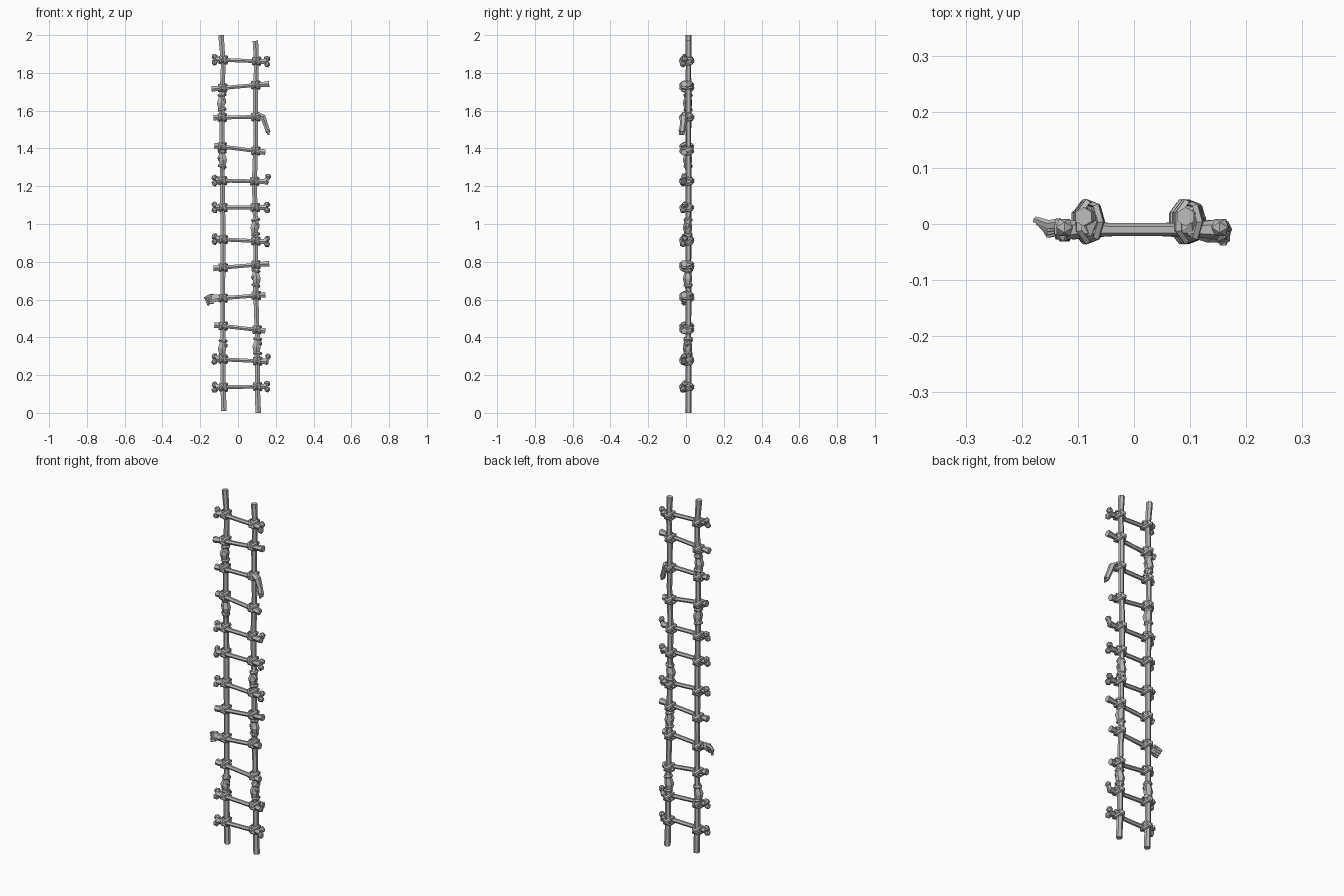
import bpy, bmesh, math, random
from mathutils import Vector, Matrix

if "Cube" in bpy.data.objects:
    bpy.data.objects.remove(bpy.data.objects["Cube"], do_unlink=True)

random.seed(4)
BONE = (0.5, 0.5, 0.5, 1)
grey = bpy.data.materials.new("bone grey")
grey.use_nodes = True
grey.diffuse_color = BONE
grey.node_tree.nodes["Principled BSDF"].inputs["Base Color"].default_value = BONE


def tube(bm, path, radii, sides=6, closed=False, flat=1.0):
    """Faceted tube along a path; flat squashes it front to back."""
    pts = [Vector(p) for p in path]
    n = len(pts)
    centre = sum(pts, Vector()) / n
    rings = []
    for i, p in enumerate(pts):
        a = pts[i - 1] if closed or i else p
        b = pts[(i + 1) % n] if closed or i < n - 1 else p
        d = (b - a).normalized()
        ref = (p - centre).normalized() if closed else Vector((0, 1, 0))
        u = (ref - d * ref.dot(d)).normalized()
        v = d.cross(u)
        r = radii[i] if isinstance(radii, (list, tuple)) else radii
        rings.append([bm.verts.new(p + u * r * flat * math.cos(t) + v * r * math.sin(t))
                      for t in (math.tau * k / sides for k in range(sides))])
    for i in range(n if closed else n - 1):
        r0, r1 = rings[i], rings[(i + 1) % n]
        for k in range(sides):
            j = (k + 1) % sides
            bm.faces.new((r0[k], r0[j], r1[j], r1[k]))
    if not closed:
        bm.faces.new(rings[0][::-1])
        bm.faces.new(rings[-1])


def lump(bm, centre, size):
    """Faceted knob."""
    m = Matrix.Translation(centre) @ Matrix.Rotation(random.uniform(0, 3), 4, 'Y') @ Matrix.Diagonal((*size, 1))
    bmesh.ops.create_icosphere(bm, subdivisions=1, radius=1, matrix=m)


def loop(bm, centre, direction, a, b, r=0.006):
    """Flattened rope band around a joint, spanned by a direction and the depth axis."""
    c, d, y = Vector(centre), Vector(direction).normalized(), Vector((0, 1, 0))
    tube(bm, [c + d * a * math.cos(t) + y * b * math.sin(t)
              for t in (math.tau * k / 7 for k in range(7))], r, 4, closed=True, flat=0.6)


def finish(bm, name):
    bmesh.ops.recalc_face_normals(bm, faces=bm.faces)
    me = bpy.data.meshes.new(name)
    bm.to_mesh(me)
    bm.free()
    me.materials.append(grey)
    bpy.context.collection.objects.link(bpy.data.objects.new(name, me))


# Rails: (x, z) waypoints, and heights of their spliced joints
RAIL_Y = 0.013
rails = {
    "right_rail": ([(-0.075, 0.01), (-0.08, 0.2), (-0.08, 0.6), (-0.08, 1.0), (-0.085, 1.35),
                    (-0.085, 1.65), (-0.078, 1.85), (-0.09, 2.0)], [0.34, 1.34, 1.64]),
    "left_rail": ([(0.107, 0), (0.102, 0.15), (0.103, 0.36), (0.094, 0.65), (0.093, 0.95), (0.087, 1.22),
                   (0.094, 1.45), (0.092, 1.7), (0.098, 1.85), (0.092, 1.97)], [0.35, 0.71, 0.98]),
}


def rail_x(name, z):
    pts = rails[name][0]
    for (x0, z0), (x1, z1) in zip(pts, pts[1:]):
        if z0 <= z <= z1:
            return x0 + (x1 - x0) * (z - z0) / (z1 - z0)


for name, (pts, joints) in rails.items():
    bm = bmesh.new()
    radii = [0.014 + 0.0015 * (i % 2) for i in range(len(pts))]
    radii[0] = radii[-1] = 0.017
    tube(bm, [(x, RAIL_Y, z) for x, z in pts], radii, 6)
    finish(bm, name)

    # Swollen bone ends with rope turns at each splice
    bm = bmesh.new()
    for i, z in enumerate(joints):
        x = rail_x(name, z)
        s = 1 if i % 2 else -1
        tube(bm, [(x, RAIL_Y, z - 0.07), (x + s * 0.004, 0.010, z - 0.03), (x + s * 0.005, 0.008, z),
                  (x, 0.010, z + 0.03), (x, RAIL_Y, z + 0.07)], [0.013, 0.018, 0.025, 0.019, 0.013], 6)
        lump(bm, (x - s * 0.008, 0.006, z + 0.012), (0.016, 0.017, 0.022))
        for dz in (-0.035, 0.042):
            loop(bm, (x, RAIL_Y - 0.002, z + dz), (1, 0, random.uniform(-0.3, 0.3)), 0.021, 0.021, 0.008)
    finish(bm, name + "_splices")

# Rungs: right-hand z, left-hand z, start x, end x, start style, end style
RUNG_Y = -0.01
rungs = [
    (0.135, 0.14, -0.12, 0.15, "bone", "bone"), (0.285, 0.272, -0.12, 0.15, "bone", "hook"),
    (0.465, 0.435, -0.125, 0.145, "cut", "cut"), (0.605, 0.625, -0.11, 0.145, "hand", "cut"),
    (0.765, 0.79, -0.13, 0.165, "cut", "cut"), (0.92, 0.907, -0.12, 0.15, "bone", "bone"),
    (1.087, 1.087, -0.12, 0.15, "bone", "bone"), (1.23, 1.225, -0.12, 0.15, "bone", "hook"),
    (1.415, 1.38, -0.125, 0.145, "cut", "cut"), (1.563, 1.567, -0.13, 0.12, "cut", "foot"),
    (1.715, 1.742, -0.14, 0.165, "cut", "cut"), (1.87, 1.86, -0.12, 0.15, "bone", "bone"),
]


def rung_end(bm, style, x, z, s):
    if style == "bone":
        for dz, dy in ((0.015, 0.004), (-0.014, -0.006)):
            lump(bm, (x + s * 0.004, RUNG_Y + dy, z + dz), (0.019, 0.018, 0.017))
    elif style == "hook":
        tube(bm, [(x - 0.02, RUNG_Y, z), (x, RUNG_Y, z + 0.005), (x + 0.01, RUNG_Y, z + 0.02)],
             [0.011, 0.014, 0.012], 6)
        lump(bm, (x + 0.009, RUNG_Y, z + 0.027), (0.018, 0.018, 0.016))
        lump(bm, (x, RUNG_Y, z - 0.004), (0.015, 0.015, 0.014))
    elif style == "hand":
        # Palm, then fingers drooping outward
        tube(bm, [(x + 0.02, RUNG_Y, z), (x, RUNG_Y, z + 0.004), (x - 0.03, RUNG_Y, z)],
             [0.013, 0.022, 0.026], 6, flat=0.5)
        for k in range(4):
            y, dz = 0.002 - k * 0.005, 0.018 - k * 0.012
            tube(bm, [(x - 0.02, y, z + dz), (x - 0.042, y - 0.004, z + dz - 0.004),
                      (x - 0.067 + k * 0.006, y + 0.006, z + dz - 0.016)], [0.009, 0.009, 0.006], 5)
    elif style == "foot":
        # Heel, then the sole hanging down to the toes
        tube(bm, [(x - 0.015, RUNG_Y, z + 0.016), (x + 0.012, RUNG_Y - 0.003, z), (x + 0.028, -0.016, z - 0.045),
                  (x + 0.04, -0.022, z - 0.08)], [0.012, 0.017, 0.014, 0.014], 6, flat=1.2)
        for k in range(3):
            tube(bm, [(x + 0.038, -0.012 - k * 0.01, z - 0.07), (x + 0.042, -0.014 - k * 0.01, z - 0.095)],
                 [0.008, 0.005], 5)


for i, (za, zb, xa, xb, sa, sb) in enumerate(rungs):
    bm = bmesh.new()
    tube(bm, [(xa + (xb - xa) * t, RUNG_Y, za + (zb - za) * t) for t in (0, 0.13, 0.3, 0.7, 0.87, 1)],
         [0.018, 0.014, 0.0115, 0.0115, 0.014, 0.018], 6)
    rung_end(bm, sa, xa, za, -1)
    rung_end(bm, sb, xb, zb, 1)
    finish(bm, f"rung_{i + 1}")

    # Rope knot and crossed lashings at both rails
    bm = bmesh.new()
    for name in rails:
        x = rail_x(name, za)
        z = za + (zb - za) * (x - xa) / (xb - xa)
        lump(bm, (x, 0.004, z), (0.021, 0.033, 0.02))
        for slope in (1, -1):
            loop(bm, (x, 0.004, z), (1, 0, slope * 0.9), 0.028, 0.036, 0.009)
    finish(bm, f"lashing_{i + 1}")
